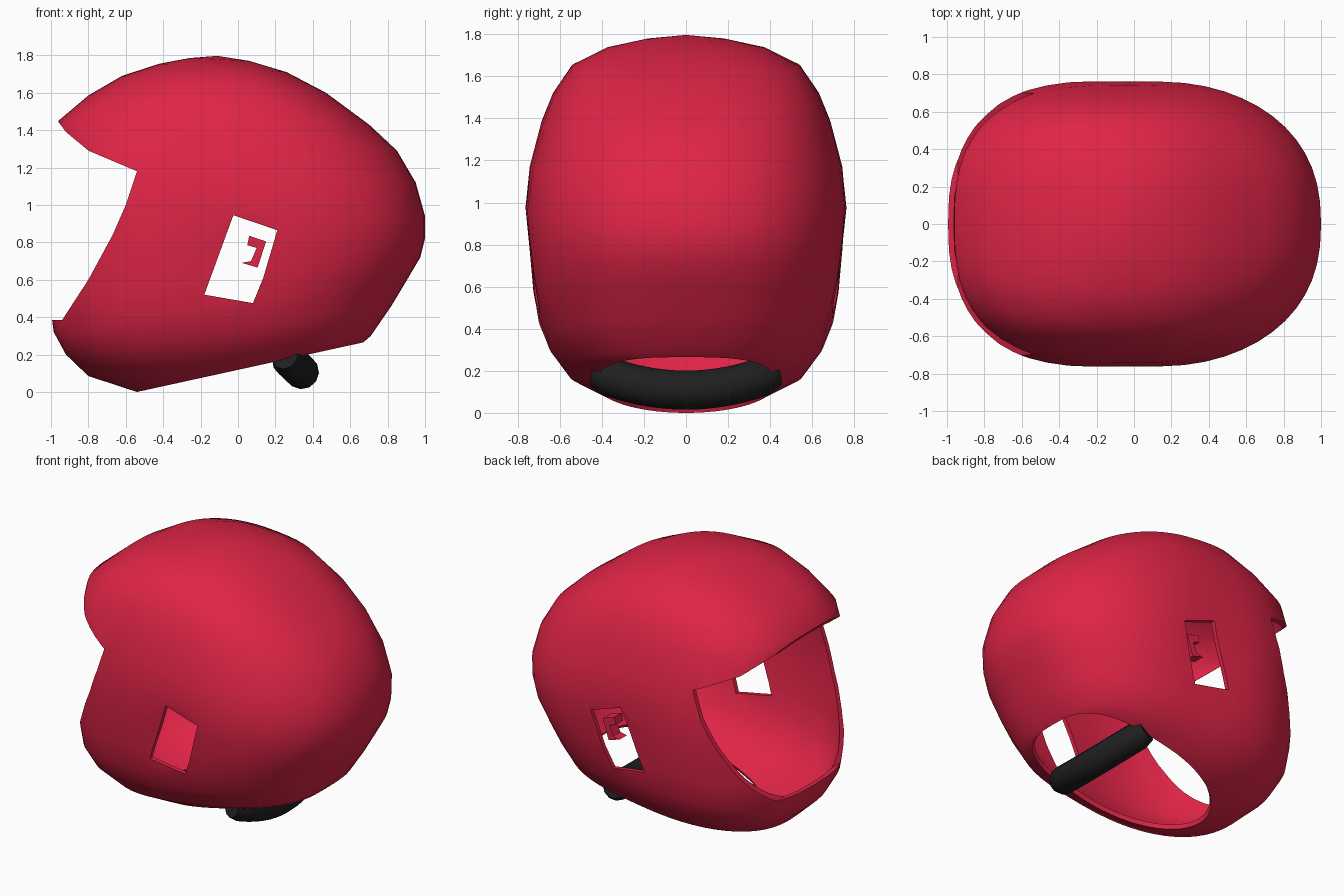
import bpy, bmesh, math

if "Cube" in bpy.data.objects:
    bpy.data.objects.remove(bpy.data.objects["Cube"])


def material(name, rgb):
    m = bpy.data.materials.new(name)
    m.diffuse_color = (*rgb, 1)
    m.use_nodes = True
    m.node_tree.nodes["Principled BSDF"].inputs["Base Color"].default_value = m.diffuse_color
    return m


RED = material("red shell", (0.74, 0.018, 0.062))
BLACK = material("black strap", (0.014, 0.014, 0.014))


def mesh_object(name, bm, mat):
    bmesh.ops.recalc_face_normals(bm, faces=bm.faces)
    me = bpy.data.meshes.new(name)
    bm.to_mesh(me)
    bm.free()
    ob = bpy.data.objects.new(name, me)
    bpy.context.collection.objects.link(ob)
    me.materials.append(mat)
    return ob


def prism(name, pts, y0, y1, mat):
    """Side-view outline (x, z) extruded along y."""
    bm = bmesh.new()
    a = [bm.verts.new((x, y0, z)) for x, z in pts]
    b = [bm.verts.new((x, y1, z)) for x, z in pts]
    bm.faces.new(a)
    bm.faces.new(b[::-1])
    for i in range(len(pts)):
        j = (i + 1) % len(pts)
        bm.faces.new((a[i], b[i], b[j], a[j]))
    return mesh_object(name, bm, mat)


def activate(ob):
    bpy.ops.object.select_all(action='DESELECT')
    ob.select_set(True)
    bpy.context.view_layer.objects.active = ob


# Helmet slices: front x, front z, rear x, rear z, half width, front / rear roundness
SLICES = [
    (-.54, .00, .67, .265, .42, 2.0, 3.0),
    (-.80, .085, .71, .30, .56, 2.3, 2.8),
    (-.92, .20, .82, .46, .655, 2.6, 2.5),
    (-.985, .32, .91, .61, .71, 2.7, 2.4),
    (-1.01, .50, .975, .72, .745, 2.7, 2.35),
    (-1.03, .75, 1.0, .82, .765, 2.7, 2.35),
    (-1.03, 1.0, 1.0, .94, .775, 2.7, 2.35),
    (-1.01, 1.22, .95, 1.12, .745, 2.7, 2.35),
    (-.96, 1.45, .85, 1.29, .69, 2.7, 2.35),
    (-.80, 1.585, .70, 1.43, .635, 2.6, 2.4),
    (-.62, 1.69, .47, 1.60, .545, 2.5, 2.4),
    (-.42, 1.755, .26, 1.71, .38, 2.3, 2.3),
    (-.26, 1.785, .06, 1.77, .19, 2.0, 2.0),
]
SEG = 56


def power(v, n):
    return math.copysign(abs(v) ** (2 / n), v)


bm = bmesh.new()
rings = []
for fx, fz, rx, rz, w, nf, nr in SLICES:
    ring = []
    for k in range(SEG):
        a = 2 * math.pi * k / SEG
        c, s = math.cos(a), math.sin(a)
        n = nr if c > 0 else nf
        t = (power(c, n) + 1) / 2
        x, y, z = fx + (rx - fx) * t, w * power(s, n), fz + (rz - fz) * t
        # shallow dent around the side windows
        y *= 1 - .045 * math.exp(-((x + .03) ** 2 + (z - .72) ** 2) / .07)
        ring.append(bm.verts.new((x, y, z)))
    rings.append(ring)
for lo, hi in zip(rings, rings[1:]):
    for k in range(SEG):
        j = (k + 1) % SEG
        bm.faces.new((lo[k], lo[j], hi[j], hi[k]))
pole = bm.verts.new((-.11, 0, 1.797))
for k in range(SEG):
    bm.faces.new((rings[-1][k], rings[-1][(k + 1) % SEG], pole))
shell = mesh_object("helmet_shell", bm, RED)

# Wall thickness, then cut the face opening and both side windows
sol = shell.modifiers.new("wall", 'SOLIDIFY')
sol.thickness, sol.offset = .03, -1
face_cut = prism("face_cutter", [
    (-1.4, .385), (-.94, .385), (-.80, .60), (-.67, .84), (-.60, 1.0),
    (-.54, 1.18), (-.80, 1.29), (-.92, 1.39), (-.965, 1.45), (-1.4, 1.9)], -1.2, 1.2, RED)
window_cut = prism("window_cutter", [
    (-.025, .945), (.21, .865), (.135, .61), (.08, .475), (-.18, .52)], -1.2, 1.2, RED)
for cutter in (face_cut, window_cut):
    b = shell.modifiers.new("cut", 'BOOLEAN')
    b.operation, b.solver, b.object = 'DIFFERENCE', 'EXACT', cutter
activate(shell)
for m in list(shell.modifiers):
    bpy.ops.object.modifier_apply(modifier=m.name)
for cutter in (face_cut, window_cut):
    bpy.data.objects.remove(cutter)
bpy.ops.object.shade_smooth_by_angle(angle=math.radians(38))

# Small hook inside one window
prism("window_hook", [
    (.06, .835), (.15, .805), (.105, .665), (.02, .69), (.07, .70),
    (.10, .77), (.05, .785)], .62, .70, RED)

# Thick black neck strap under the rear
cu = bpy.data.curves.new("neck_strap", 'CURVE')
cu.dimensions = '3D'
cu.bevel_depth, cu.bevel_resolution = .093, 4
cu.use_fill_caps = True
sp = cu.splines.new('POLY')
N = 16
sp.points.add(N)
for i in range(N + 1):
    u = 2 * i / N - 1
    sp.points[i].co = (.34 - .09 * u * u, .42 * u, .108 + .085 * u * u, 1)
    sp.points[i].radius = .8 if i in (0, N) else 1
strap = bpy.data.objects.new("neck_strap", cu)
bpy.context.collection.objects.link(strap)
cu.materials.append(BLACK)
activate(strap)
bpy.ops.object.convert(target='MESH')
bpy.ops.object.shade_smooth_by_angle(angle=math.radians(40))
